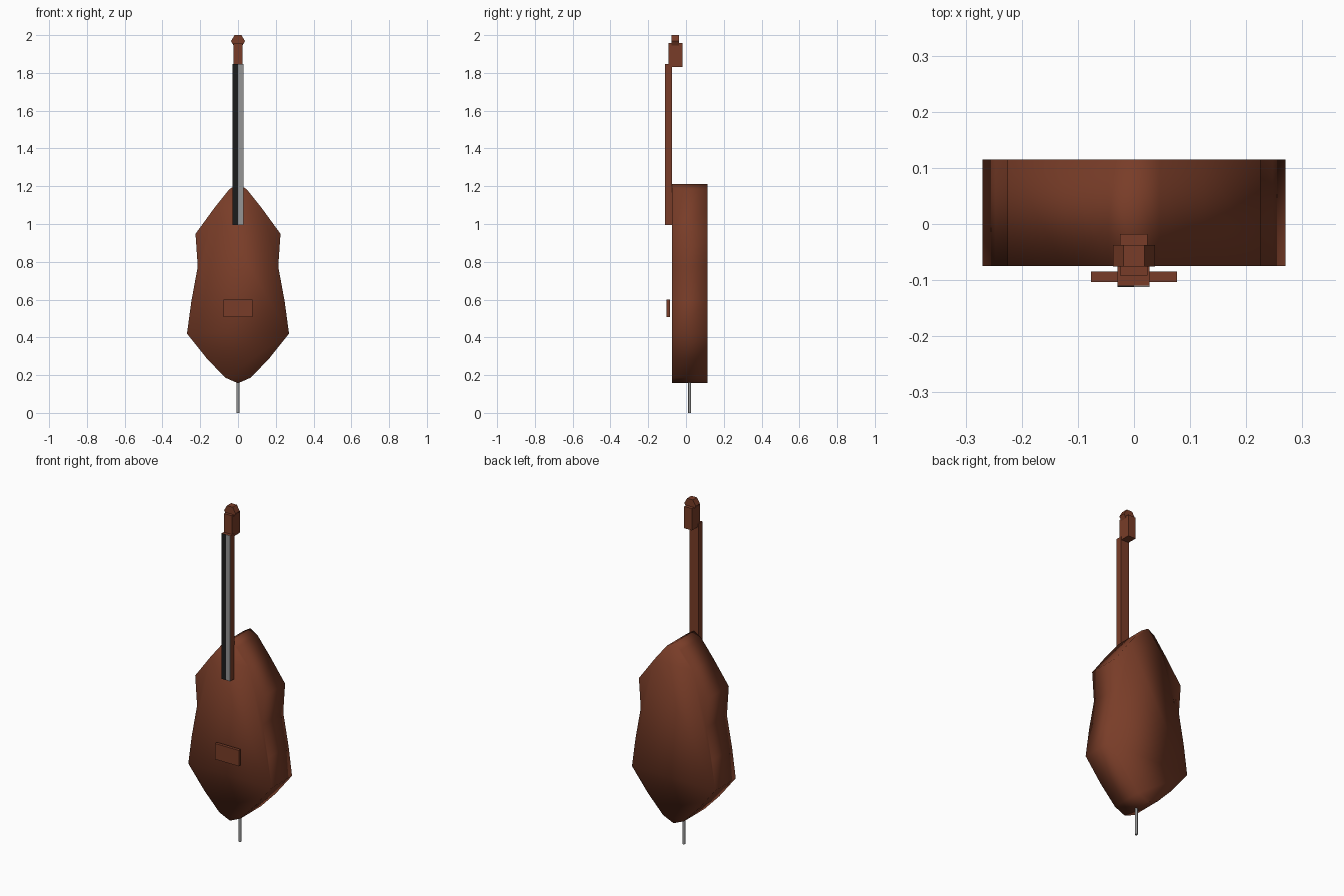
import bpy, bmesh, math

if "Cube" in bpy.data.objects:
    bpy.data.objects.remove(bpy.data.objects["Cube"])


def material(name, rgb):
    m = bpy.data.materials.new(name)
    m.diffuse_color = (*rgb, 1)
    m.use_nodes = True
    m.node_tree.nodes["Principled BSDF"].inputs["Base Color"].default_value = m.diffuse_color
    return m


BROWN = material("brown_wood", (0.19, 0.046, 0.021))
BLACK = material("black_wood", (0.012, 0.012, 0.012))
GREY = material("grey_metal", (0.30, 0.30, 0.30))


def prism(name, outline, y0, y1, mat, smooth=False):
    """Extrude an (x, z) outline from y0 to y1."""
    bm = bmesh.new()
    face = bm.faces.new([bm.verts.new((x, y0, z)) for x, z in outline])
    ext = bmesh.ops.extrude_face_region(bm, geom=[face])
    for v in ext["geom"]:
        if isinstance(v, bmesh.types.BMVert):
            v.co.y = y1
    bmesh.ops.recalc_face_normals(bm, faces=bm.faces)
    for f in bm.faces:
        f.smooth = smooth
    mesh = bpy.data.meshes.new(name)
    bm.to_mesh(mesh)
    bm.free()
    mesh.materials.append(mat)
    ob = bpy.data.objects.new(name, mesh)
    bpy.context.collection.objects.link(ob)
    return ob


def box(name, x0, x1, y0, y1, z0, z1, mat):
    return prism(name, [(x0, z0), (x1, z0), (x1, z1), (x0, z1)], y0, y1, mat)


# body: mirrored half outline, softly shaded
half = [(0.068, 0.187), (0.165, 0.288), (0.27, 0.42), (0.247, 0.59),
        (0.213, 0.775), (0.225, 0.948), (0.125, 1.085), (0.045, 1.185)]
outline = [(0, 0.157)] + half + [(0, 1.213)] + [(-x, z) for x, z in reversed(half)]
prism("body", outline, -0.075, 0.115, BROWN, smooth=True)

# neck with a two-tone playing surface
box("neck", -0.029, 0.028, -0.110, -0.074, 0.995, 1.848, BROWN)
box("fingerboard", -0.029, 0, -0.112, -0.110, 0.995, 1.848, BLACK)
box("strings", 0, 0.028, -0.112, -0.110, 0.995, 1.848, GREY)

# bridge
box("bridge", -0.077, 0.077, -0.103, -0.085, 0.507, 0.6, BROWN)

# pegbox and six-sided scroll
box("pegbox", -0.025, 0.024, -0.092, -0.018, 1.83, 1.958, BROWN)
hexagon = [(0.037 * math.cos(i * math.pi / 3), 1.968 + 0.037 * math.sin(i * math.pi / 3))
           for i in range(6)]
prism("scroll", hexagon, -0.076, -0.037, BROWN)

# endpin
bpy.ops.mesh.primitive_cylinder_add(vertices=8, radius=0.008, depth=0.18,
                                    location=(0, 0.019, 0.09))
pin = bpy.context.object
pin.name = "endpin"
pin.data.materials.append(GREY)
bpy.ops.object.shade_smooth_by_angle(angle=math.radians(50))
